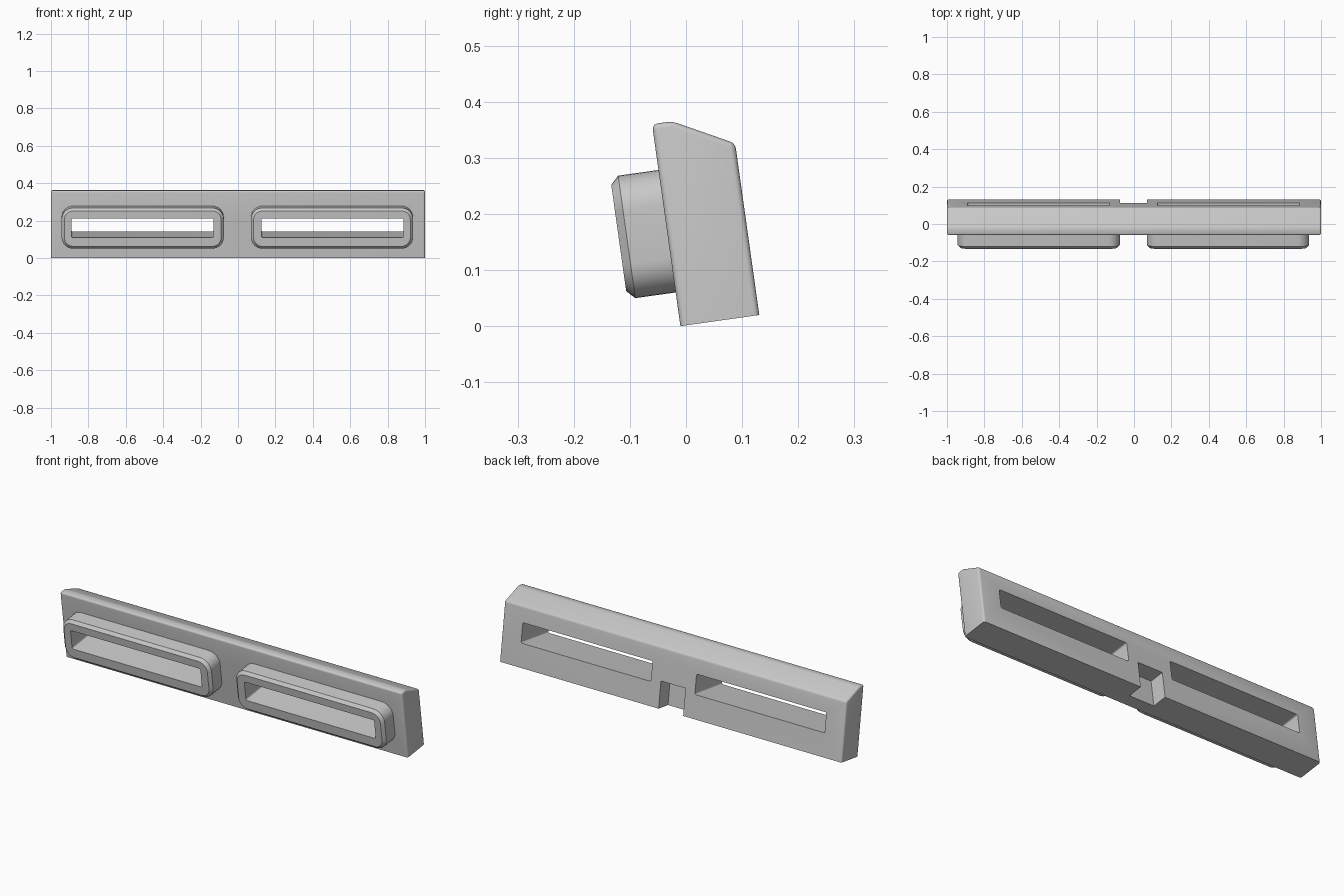
import bpy, bmesh, math
from mathutils import Matrix

cube = bpy.data.objects.get("Cube")
if cube:
    bpy.data.objects.remove(cube, do_unlink=True)

grey = bpy.data.materials.new("plain_grey")
grey.use_nodes = True
grey.diffuse_color = (0.58, 0.58, 0.58, 1)
grey.node_tree.nodes["Principled BSDF"].inputs["Base Color"].default_value = (0.58, 0.58, 0.58, 1)

# The whole part leans back; shapes are drawn upright, then tilted
LEAN = Matrix.Translation((0, -0.01, 0)) @ Matrix.Rotation(math.radians(8), 4, 'X')


def finish(bm, name):
    bmesh.ops.recalc_face_normals(bm, faces=bm.faces[:])
    bm.transform(LEAN)
    mesh = bpy.data.meshes.new(name)
    bm.to_mesh(mesh)
    bm.free()
    mesh.materials.append(grey)
    ob = bpy.data.objects.new(name, mesh)
    bpy.context.collection.objects.link(ob)
    return ob


def slab(name, x, y, z, radius=0.0, chamfer=0.0):
    """Box from (min, max) ranges, round seen from the front, chamfered front rim."""
    bm = bmesh.new()
    bmesh.ops.create_cube(bm, size=1)
    for v in bm.verts:
        v.co = [r[0] if c < 0 else r[1] for c, r in zip(v.co, (x, y, z))]
    if radius:
        depth_edges = [e for e in bm.edges
                       if abs(e.verts[0].co.y - e.verts[1].co.y) > 1e-4]
        bmesh.ops.bevel(bm, geom=depth_edges, offset=radius, segments=8,
                        profile=0.5, affect='EDGES')
    if chamfer:
        rim = [e for e in bm.edges if all(abs(v.co.y - y[0]) < 1e-5 for v in e.verts)]
        bmesh.ops.bevel(bm, geom=rim, offset=chamfer, segments=1, affect='EDGES')
    return finish(bm, name)


def cut(target, cutter):
    mod = target.modifiers.new("cut", 'BOOLEAN')
    mod.operation = 'DIFFERENCE'
    mod.solver = 'EXACT'
    mod.object = cutter
    bpy.context.view_layer.objects.active = target
    bpy.ops.object.modifier_apply(modifier=mod.name)


# Main bar: side profile with a sloped top, all but the bottom edges rounded
profile = [(0, 0), (0.142, 0), (0.142, 0.309), (0.036, 0.3635), (0, 0.3635)]
bm = bmesh.new()
end = bm.faces.new([bm.verts.new((-1, y, z)) for y, z in profile])
side = bmesh.ops.extrude_face_region(bm, geom=[end])["geom"]
for v in side:
    if isinstance(v, bmesh.types.BMVert):
        v.co.x = 1
bmesh.ops.recalc_face_normals(bm, faces=bm.faces[:])
rounded = [e for e in bm.edges if any(v.co.z > 1e-4 for v in e.verts)]
bmesh.ops.bevel(bm, geom=rounded, offset=0.01, segments=4, profile=0.5, affect='EDGES')
bar = finish(bm, "main_bar")

# Two raised frames, each with a slot through frame and bar
parts = [bar]
for label, frame_x, slot_x in (("right", (-0.943, -0.076), (-0.89, -0.131)),
                               ("left", (0.069, 0.936), (0.126, 0.885))):
    frame = slab(label + "_frame", frame_x, (-0.087, 0.003), (0.0606, 0.281),
                 radius=0.062, chamfer=0.0145)
    cutter = slab(label + "_slot_cutter", slot_x, (-0.2, 0.3), (0.123, 0.2265), radius=0.008)
    cut(frame, cutter)
    cut(bar, cutter)
    bpy.data.objects.remove(cutter, do_unlink=True)
    parts.append(frame)

# Notch in the lower back edge
notch = slab("notch_cutter", (-0.075, 0.069), (0.062, 0.3), (-0.1, 0.14))
cut(bar, notch)
bpy.data.objects.remove(notch, do_unlink=True)

# Smooth the roundings, keep the edges sharp
bpy.ops.object.select_all(action='DESELECT')
for ob in parts:
    ob.select_set(True)
bpy.context.view_layer.objects.active = bar
bpy.ops.object.shade_smooth_by_angle(angle=math.radians(30))
